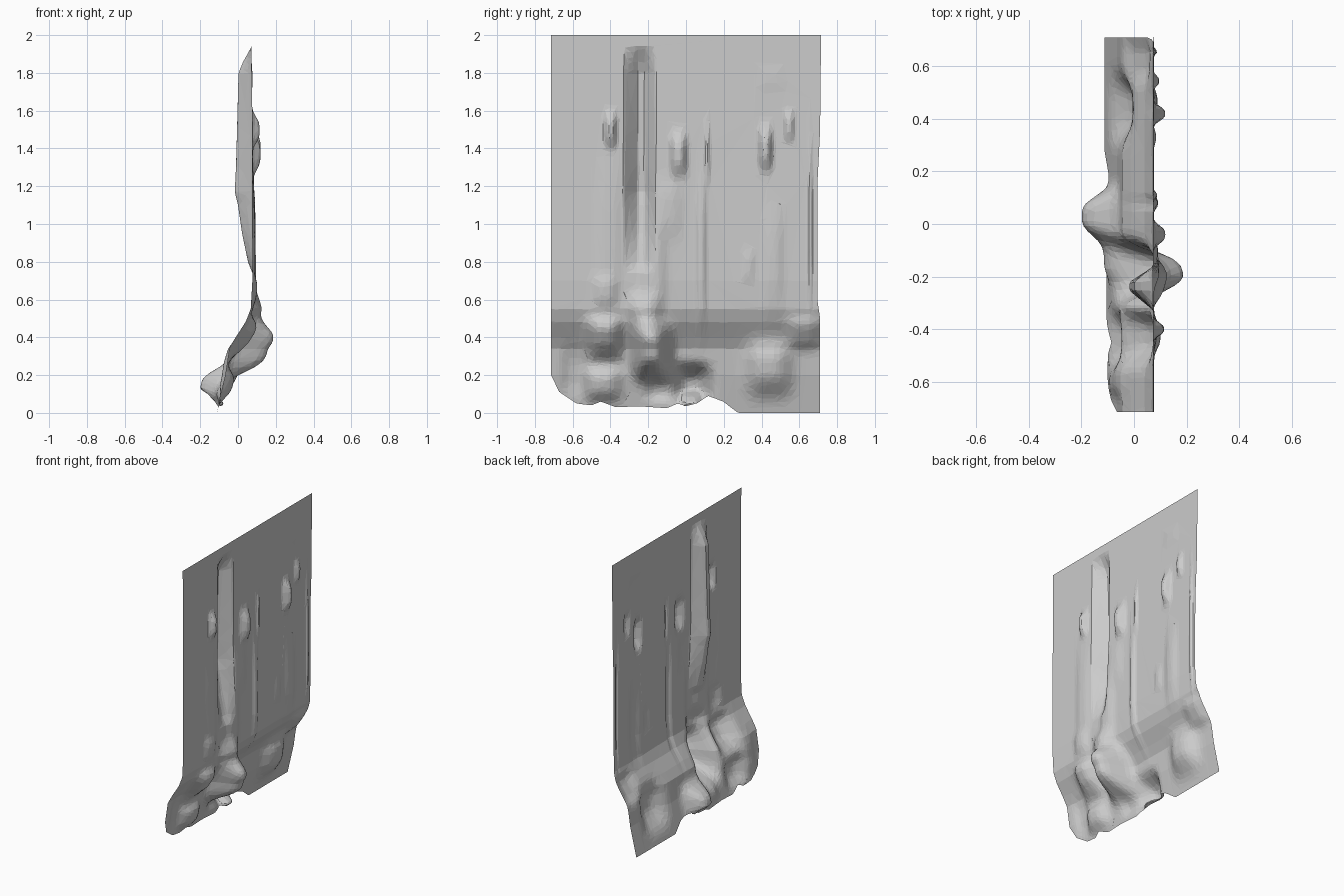
import bpy, bmesh, math


def interp(pts, t):
    # piecewise linear curve through (t, value) points
    if t <= pts[0][0]:
        return pts[0][1]
    for (a, va), (b, vb) in zip(pts, pts[1:]):
        if t <= b:
            return va + (vb - va) * (t - a) / (b - a)
    return pts[-1][1]


# side profile: depth x along height z
PROFILE = [(0, -.112), (.2, -.065), (.34, -.045), (.40, -.012), (.48, .04),
           (.55, .068), (.7, .076), (1.5, .074), (2, .072)]
# ragged lower edge: height z along y
LOWER = [(-.715, .2), (-.67, .11), (-.58, .05), (-.5, .04), (-.45, .06), (-.37, .03),
         (-.25, .035), (-.1, .025), (-.04, .05), (0, .035), (.06, .05), (.12, .09),
         (.2, .06), (.28, 0), (.715, 0)]
# right edge: y along height z
RIGHT = [(0, .71), (.5, .71), (.6, .695), (1.2, .695), (1.5, .71), (2, .715)]
# fold depth along height, deepest at y = -0.235
FOLD = [(.74, 0), (.8, -.025), (.95, -.055), (1.1, -.075), (1.17, -.092),
        (1.3, -.085), (1.8, -.07), (1.86, -.045), (1.94, 0)]
# wrinkle bumps: y, z, half width, half height, depth
BUMPS = [
    # folds and knobs on the upper sheet
    (-.40, 1.50, .03, .08, .040), (-.04, 1.37, .04, .10, .045),
    (.42, 1.40, .033, .10, .045), (.545, 1.52, .025, .07, .022),
    (-.41, .95, .06, .38, .012), (-.43, .64, .06, .08, .02),
    (-.17, .75, .06, .25, .02), (-.10, 1.08, .07, .14, .015),
    (.08, .85, .025, .38, .016), (.11, 1.38, .015, .14, .014),
    (.46, .82, .05, .26, .014), (.655, 1.0, .012, .40, .012),
    (.45, 1.77, .07, .06, .004), (.33, .78, .03, .08, .008),
    # bulges along the lower skirt
    (-.18, .33, .09, .13, .20), (-.22, .50, .08, .12, .05),
    (-.43, .40, .09, .10, .085), (-.44, .15, .09, .08, .05),
    (.44, .24, .11, .13, .065), (.62, .42, .08, .08, .03),
    (.03, .15, .09, .09, -.12), (-.13, .13, .08, .06, -.03),
    (.03, .07, .05, .04, .06), (-.59, .22, .06, .12, -.02),
]


def depth(y, z):
    x = interp(PROFILE, z)
    # asymmetric V fold
    d = y + .235
    w = max(0, 1 - (-d / .095 if d < 0 else d / .075))
    x += interp(FOLD, z) * min(1, w * 1.25)
    for by, bz, ry, rz, amp in BUMPS:
        u, v = ((y - by) / ry) ** 2, ((z - bz) / rz) ** 2
        x += amp * math.exp(-(u ** 1.5 + v ** 1.5))
    return x


# hanging sheet built as a displaced grid
NY, NZ = 130, 130
bm = bmesh.new()
rows = []
for j in range(NZ + 1):
    row = []
    for i in range(NY + 1):
        s = i / NY
        z0 = interp(LOWER, -.715 + 1.43 * s)
        z = z0 + (2 - z0) * (j / NZ) ** 1.25
        y = -.715 + (interp(RIGHT, z) + .715) * s
        row.append(bm.verts.new((depth(y, z), y, z)))
    rows.append(row)
for j in range(NZ):
    for i in range(NY):
        bm.faces.new((rows[j][i], rows[j][i + 1], rows[j + 1][i + 1], rows[j + 1][i]))
mesh = bpy.data.meshes.new("draped_sheet")
bm.to_mesh(mesh)
bm.free()
sheet = bpy.data.objects.new("draped_sheet", mesh)
bpy.context.collection.objects.link(sheet)

# reduce to irregular flat facets
dec = sheet.modifiers.new("facets", 'DECIMATE')
dec.ratio = .08
